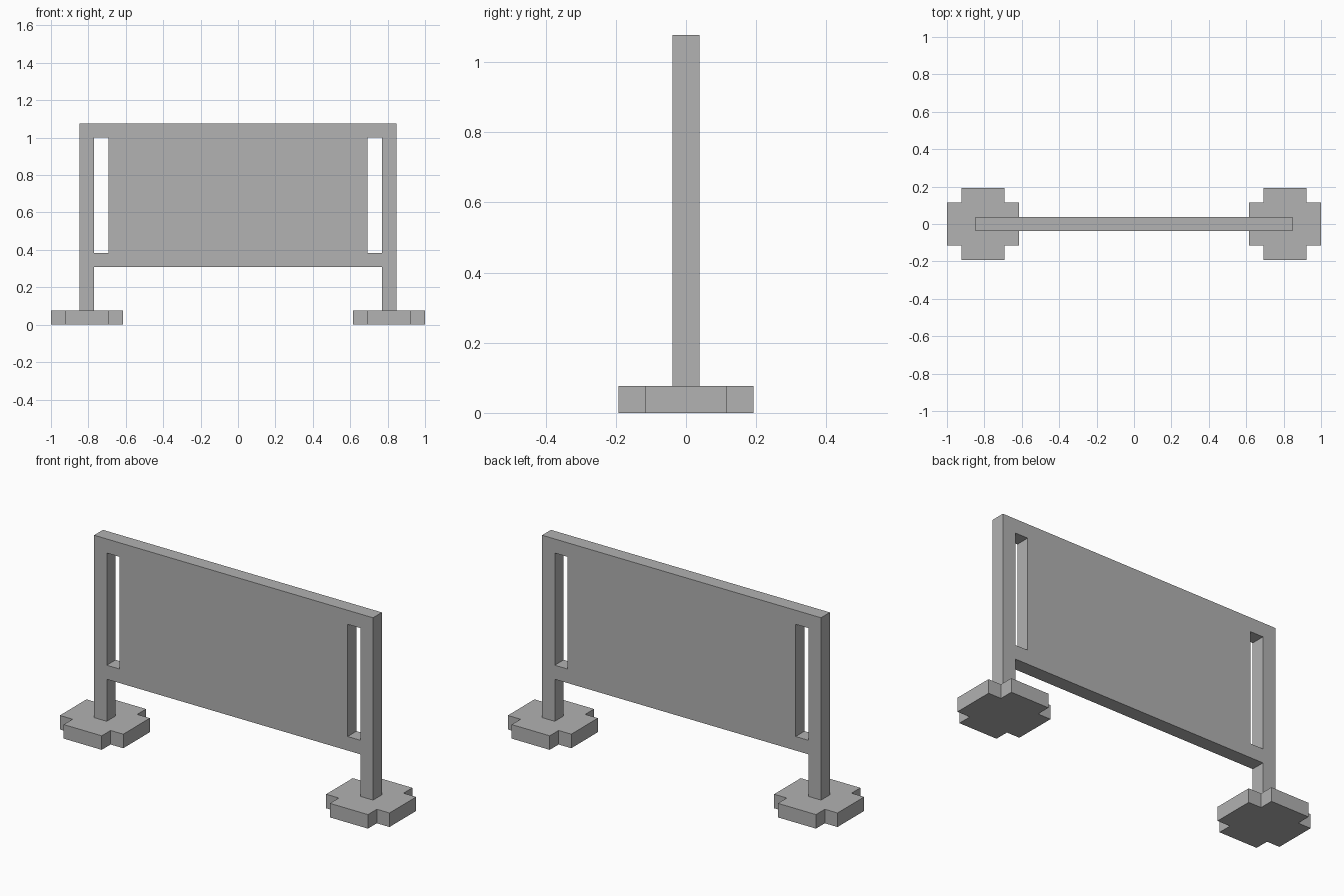
import bpy
import bmesh
from mathutils import Matrix, Vector

cube = bpy.data.objects.get("Cube")
if cube:
    bpy.data.objects.remove(cube, do_unlink=True)

U = 1 / 13  # width of one bar; every size is a multiple of it

grey = bpy.data.materials.new("grey")
grey.use_nodes = True
colour = (0.445, 0.445, 0.445, 1)
grey.diffuse_color = colour
grey.node_tree.nodes["Principled BSDF"].inputs["Base Color"].default_value = colour


def slab(name, xs, ys, filled, thickness, matrix):
    """Extrude the filled cells of a flat grid into one solid plate."""
    bm = bmesh.new()
    for x0, x1 in zip(xs, xs[1:]):
        for y0, y1 in zip(ys, ys[1:]):
            if filled((x0 + x1) / 2, (y0 + y1) / 2):
                corners = [(x0, y0), (x1, y0), (x1, y1), (x0, y1)]
                bm.faces.new([bm.verts.new((x * U, y * U, 0)) for x, y in corners])
    bmesh.ops.remove_doubles(bm, verts=bm.verts, dist=0.001)
    result = bmesh.ops.extrude_face_region(bm, geom=bm.faces[:], use_keep_orig=True)
    top = [v for v in result["geom"] if isinstance(v, bmesh.types.BMVert)]
    bmesh.ops.translate(bm, verts=top, vec=Vector((0, 0, thickness * U)))
    bmesh.ops.recalc_face_normals(bm, faces=bm.faces)
    bm.transform(matrix)
    mesh = bpy.data.meshes.new(name)
    bm.to_mesh(mesh)
    bm.free()
    mesh.materials.append(grey)
    obj = bpy.data.objects.new(name, mesh)
    bpy.context.collection.objects.link(obj)
    return obj


# Upright board: legs at both ends, a slot beside each leg, open underneath
def in_board(x, z):
    leg = abs(x) > 10
    slot = 9 < abs(x) < 10 and 5 < z < 13
    return leg or (z > 4 and not slot)


upright = Matrix.Translation((0, U / 2, 0)) @ Matrix.Rotation(1.5707963, 4, "X")
slab("board_frame", [-11, -10, -9, 9, 10, 11], [1, 4, 5, 13, 14], in_board, 1, upright)

# Feet: square plates with notched corners
steps = [-2.5, -1.5, 1.5, 2.5]
for side, sign in (("left", 1), ("right", -1)):
    slab(side + "_foot", steps, steps, lambda x, y: abs(x) < 1.5 or abs(y) < 1.5,
         1, Matrix.Translation((sign * 10.5 * U, 0, 0)))
